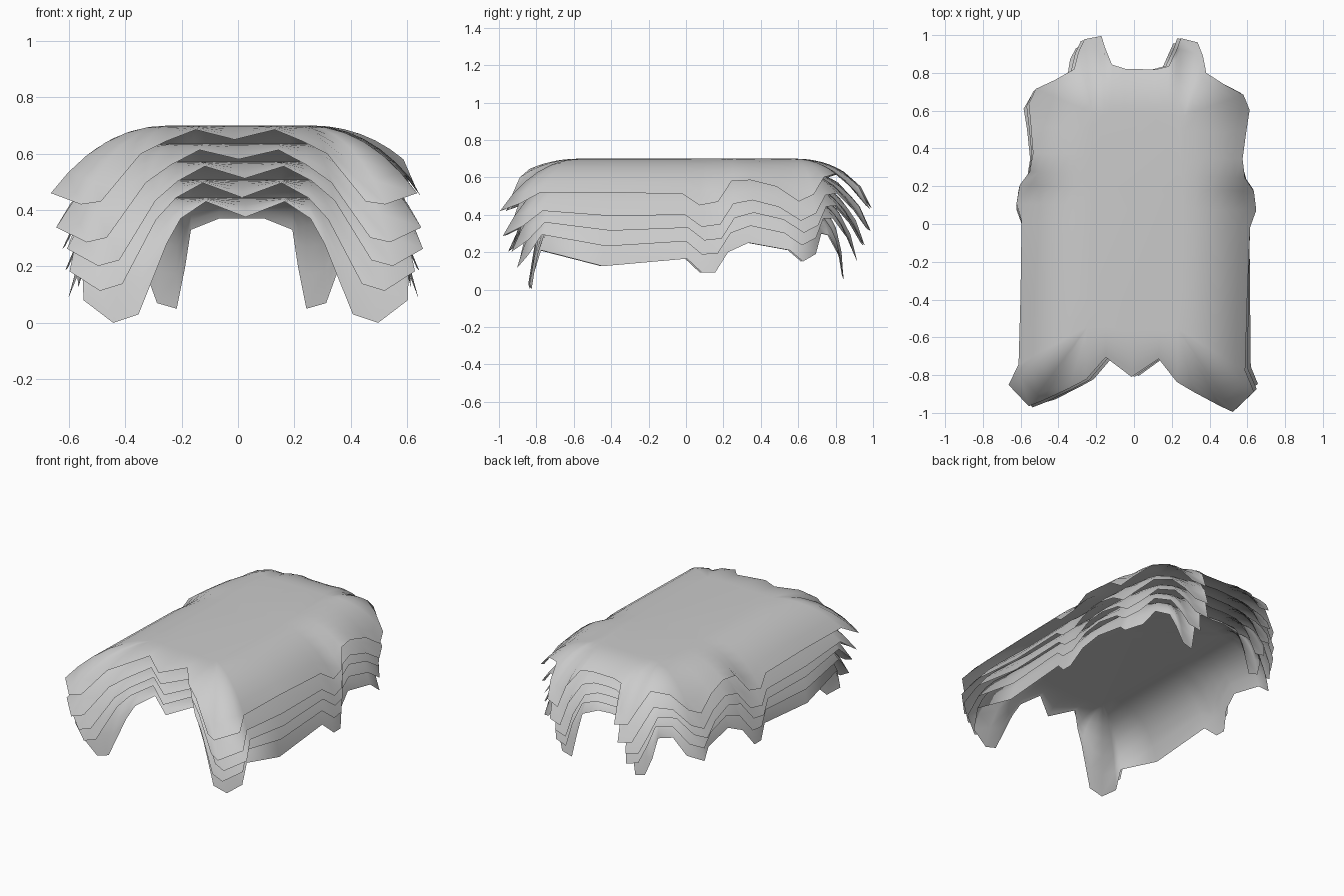
import bpy, bmesh
from math import radians
from mathutils import Vector, Matrix

if "Cube" in bpy.data.objects:
    bpy.data.objects.remove(bpy.data.objects["Cube"])

RINGS = 6
TOP_Z, BOTTOM_Z = 0.70, 0.445     # height of the flat back, first and last hide

# Half outline of the uppermost hide, front centre round to rear centre
UPPER = [(0, -.81, .65), (.14, -.71, .685), (.24, -.83, .645), (.33, -.88, .60),
         (.47, -.95, .43), (.54, -.98, .42), (.65, -.87, .46), (.60, -.76, .52),
         (.60, -.40, .52), (.605, 0, .51), (.635, .09, .45), (.62, .19, .47),
         (.57, .26, .58), (.555, .36, .585), (.57, .50, .55), (.585, .62, .47),
         (.55, .70, .51), (.45, .75, .60), (.35, .81, .62), (.33, .90, .54),
         (.30, .97, .45), (.21, .99, .43), (.19, .93, .55), (.15, .84, .63),
         (.08, .82, .635), (0, .82, .635)]

# Same outline for the lowest hide, whose limbs hang almost straight down
LOWER = [(0, -.79, .375), (.14, -.70, .43), (.23, -.78, .37), (.28, -.80, .28),
         (.38, -.84, .03), (.47, -.83, 0), (.575, -.82, .08), (.58, -.78, .21),
         (.59, -.45, .125), (.59, 0, .165), (.62, .08, .09), (.62, .15, .09),
         (.58, .22, .20), (.55, .33, .25), (.56, .55, .21), (.58, .62, .15),
         (.50, .69, .19), (.42, .72, .30), (.34, .76, .29), (.34, .82, .18),
         (.30, .84, .07), (.23, .84, .05), (.20, .83, .20), (.18, .80, .33),
         (.08, .78, .37), (0, .77, .37)]


def clamp(v, lo, hi):
    return max(lo, min(hi, v))


def outline(i, droop, tuck):
    """Outline of hide i; droop blends edge heights, tuck blends plan shape."""
    half = []
    for a, b in zip(UPPER, LOWER):
        p = Vector(a).lerp(Vector(b), tuck)
        p.z = a[2] + (b[2] - a[2]) * droop
        half.append(p)
    left = [Vector((-p.x, p.y, p.z)) for p in reversed(half[1:-1])]
    return half + left


def hide(i, droop, tuck, turn, shift):
    """One draped sheet: flat back, sagging in a curve to its outline."""
    top = TOP_Z + (BOTTOM_Z - TOP_Z) * i / 4
    rot = Matrix.Rotation(radians(turn), 3, 'Z')
    bm = bmesh.new()
    rings = [[] for _ in range(RINGS + 1)]
    for p in outline(i, droop, tuck):
        # centre edges follow the back height, outer ones the droop
        p.z -= (i / 4 - droop) * .26 * clamp(1 - abs(p.x) / .3, 0, 1)
        q = Vector((clamp(p.x, -.24, .24), clamp(p.y, -.55, .58), top))
        c = q.lerp(p, .57 + .25 * tuck)
        c.z = top
        for k in range(RINGS + 1):
            s = k / RINGS
            v = q * (1 - s) ** 2 + c * 2 * s * (1 - s) + p * s * s
            rings[k].append(bm.verts.new(rot @ v + Vector((shift, 0, 0))))
    n = len(rings[0])
    for a, b in zip(rings, rings[1:]):
        for j in range(n):
            m = (j + 1) % n
            bm.faces.new((a[j], b[j], b[m], a[m]))
    bm.faces.new(rings[0])
    bmesh.ops.remove_doubles(bm, verts=bm.verts, dist=1e-4)
    bmesh.ops.recalc_face_normals(bm, faces=bm.faces)
    # open sheet: make the hair side face up
    if max(bm.faces, key=lambda f: f.calc_area()).normal.z < 0:
        bmesh.ops.reverse_faces(bm, faces=bm.faces)
    for f in bm.faces:
        f.smooth = True
    name = f"hide_layer_{i + 1}"
    mesh = bpy.data.meshes.new(name)
    bm.to_mesh(mesh)
    bm.free()
    bpy.context.collection.objects.link(bpy.data.objects.new(name, mesh))


# Stack of hides, top to bottom: droop, tuck, turn in degrees, sideways shift
STACK = [(0, 0, -1.6, .01), (.32, .03, -.5, .01), (.52, .25, 1.0, .01),
         (.73, .5, 0, .015), (1, 1, .5, .02)]
for i, settings in enumerate(STACK):
    hide(i, *settings)
